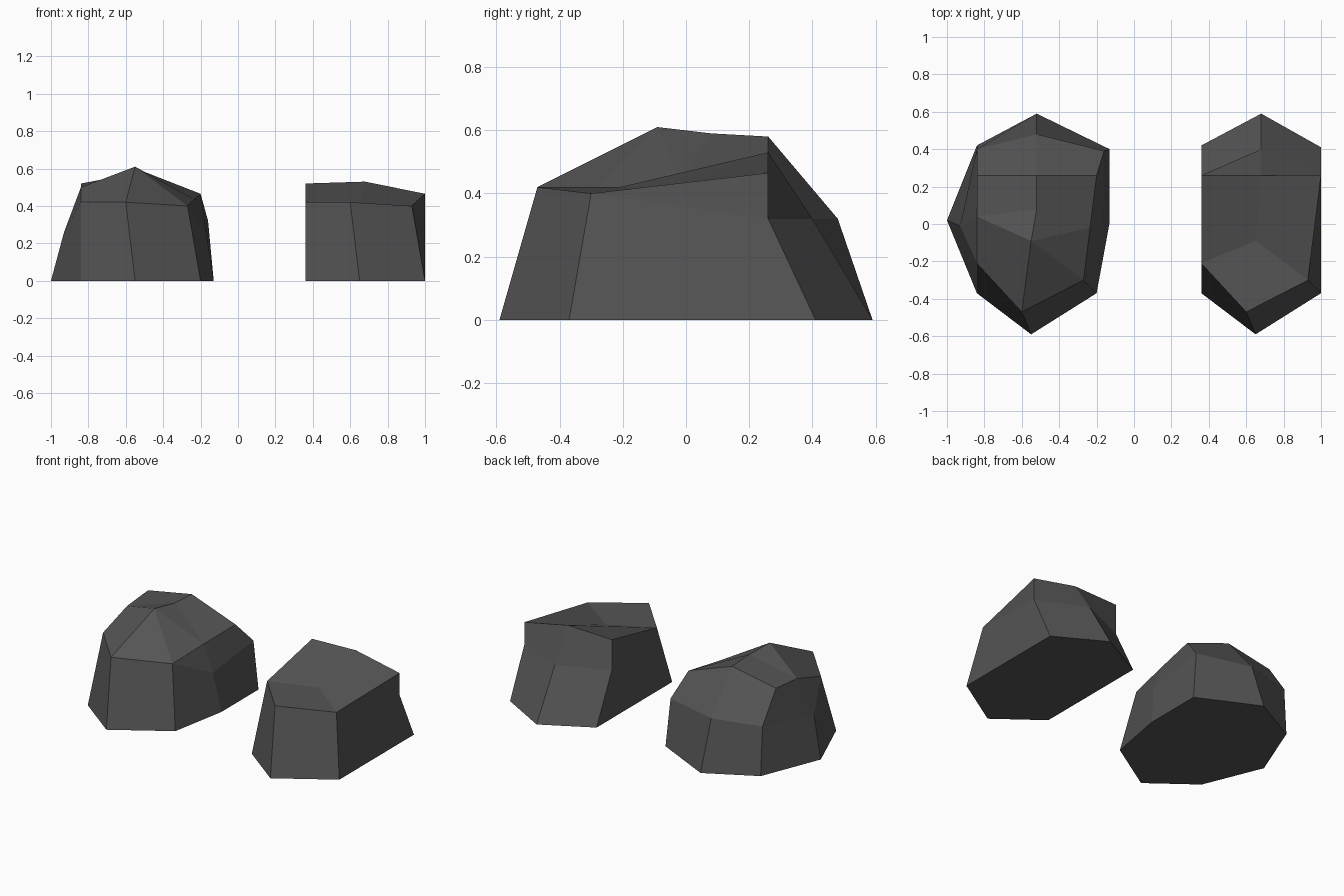
import bpy
import bmesh

if "Cube" in bpy.data.objects:
    bpy.data.objects.remove(bpy.data.objects["Cube"], do_unlink=True)

stone = bpy.data.materials.new("dark_grey_stone")
stone.use_nodes = True
stone_colour = (0.09, 0.09, 0.09, 1)
stone.diffuse_color = stone_colour
stone.node_tree.nodes["Principled BSDF"].inputs["Base Color"].default_value = stone_colour

# Corner names: left / middle / right as seen from the front, then level.
# Front and rear-edge corners shared by both rocks, relative to the large rock.
SHARED = {
    "front_left_base": (-.84, -.37, 0),
    "front_base": (-.55, -.59, 0),
    "front_right_base": (-.2, -.37, 0),
    "back_base": (-.52, .59, 0),
    "back_left_base": (-.84, .42, 0),
    "front_left_top": (-.84, -.21, .42),
    "front_top": (-.6, -.47, .42),
    "front_right_top": (-.27, -.3, .4),
    "back_left_top": (-.84, .26, .52),
    "back_right_top": (-.2, .26, .465),
}

# Faces shared by both rocks: the front facets and the rear facets.
SHARED_FACES = [
    "front_left_base front_base front_top front_left_top",
    "front_base front_right_base front_right_top front_top",
    "back_right_base back_base back_mid back_right_mid",
    "back_base back_left_base back_left_mid back_mid",
    "back_right_mid back_mid back_top back_right_top",
    "back_mid back_left_mid back_left_top back_top",
]


def build_rock(name, own_corners, own_faces, shift=0):
    """Make a closed flat-faceted rock from named corners."""
    corners = {**SHARED, **own_corners}
    bm = bmesh.new()
    verts = {key: bm.verts.new((x + shift, y, z)) for key, (x, y, z) in corners.items()}
    for face in SHARED_FACES + own_faces:
        bm.faces.new([verts[key] for key in face.split()])
    bmesh.ops.recalc_face_normals(bm, faces=bm.faces[:])
    mesh = bpy.data.meshes.new(name)
    bm.to_mesh(mesh)
    bm.free()
    mesh.materials.append(stone)
    rock = bpy.data.objects.new(name, mesh)
    bpy.context.collection.objects.link(rock)
    return rock


# Large domed rock with bulging sides and a peak
build_rock("domed_rock", {
    "right_base": (-.13, .01, 0),
    "back_right_base": (-.13, .4, 0),
    "left_base": (-1, .02, 0),
    "left_mid": (-.93, -.01, .26),
    "right_mid": (-.17, -.02, .26),
    "back_right_mid": (-.16, .39, .32),
    "back_mid": (-.52, .48, .32),
    "back_left_mid": (-.84, .4, .32),
    "left_top": (-.84, .04, .5),
    "right_top": (-.235, -.02, .435),
    "peak": (-.55, -.09, .61),
    "crown": (-.52, .08, .59),
    "back_top": (-.52, .26, .58),
}, [
    # underside
    "front_left_base front_base front_right_base right_base "
    "back_right_base back_base back_left_base left_base",
    # left flank
    "left_base front_left_base front_left_top left_mid",
    "back_left_base left_base left_mid back_left_mid",
    "left_mid front_left_top left_top",
    "back_left_mid left_mid left_top back_left_top",
    # right flank
    "front_right_base right_base right_mid front_right_top",
    "right_base back_right_base back_right_mid right_mid",
    "front_right_top right_mid right_top",
    "right_mid back_right_mid back_right_top right_top",
    # dome
    "front_left_top front_top peak left_top",
    "front_top front_right_top peak",
    "front_right_top right_top peak",
    "left_top peak crown",
    "peak right_top crown",
    "left_top crown back_top back_left_top",
    "crown right_top back_right_top back_top",
])

# Smaller rock with straight sides, a dished top and an undercut back
build_rock("dished_rock", {
    "back_right_base": (-.2, .41, 0),
    "back_right_mid": (-.2, .26, .32),
    "back_mid": (-.52, .4, .32),
    "back_left_mid": (-.84, .26, .32),
    "back_top": (-.52, .26, .53),
    "dish": (-.55, -.09, .41),
}, [
    # underside
    "front_left_base front_base front_right_base "
    "back_right_base back_base back_left_base",
    # straight sides
    "back_left_base front_left_base front_left_top back_left_top back_left_mid",
    "front_right_base back_right_base back_right_mid front_right_top",
    "front_right_top back_right_mid back_right_top",
    # dished top
    "front_left_top front_top front_right_top dish",
    "front_left_top dish back_top back_left_top",
    "dish front_right_top back_right_top back_top",
], shift=1.2)
